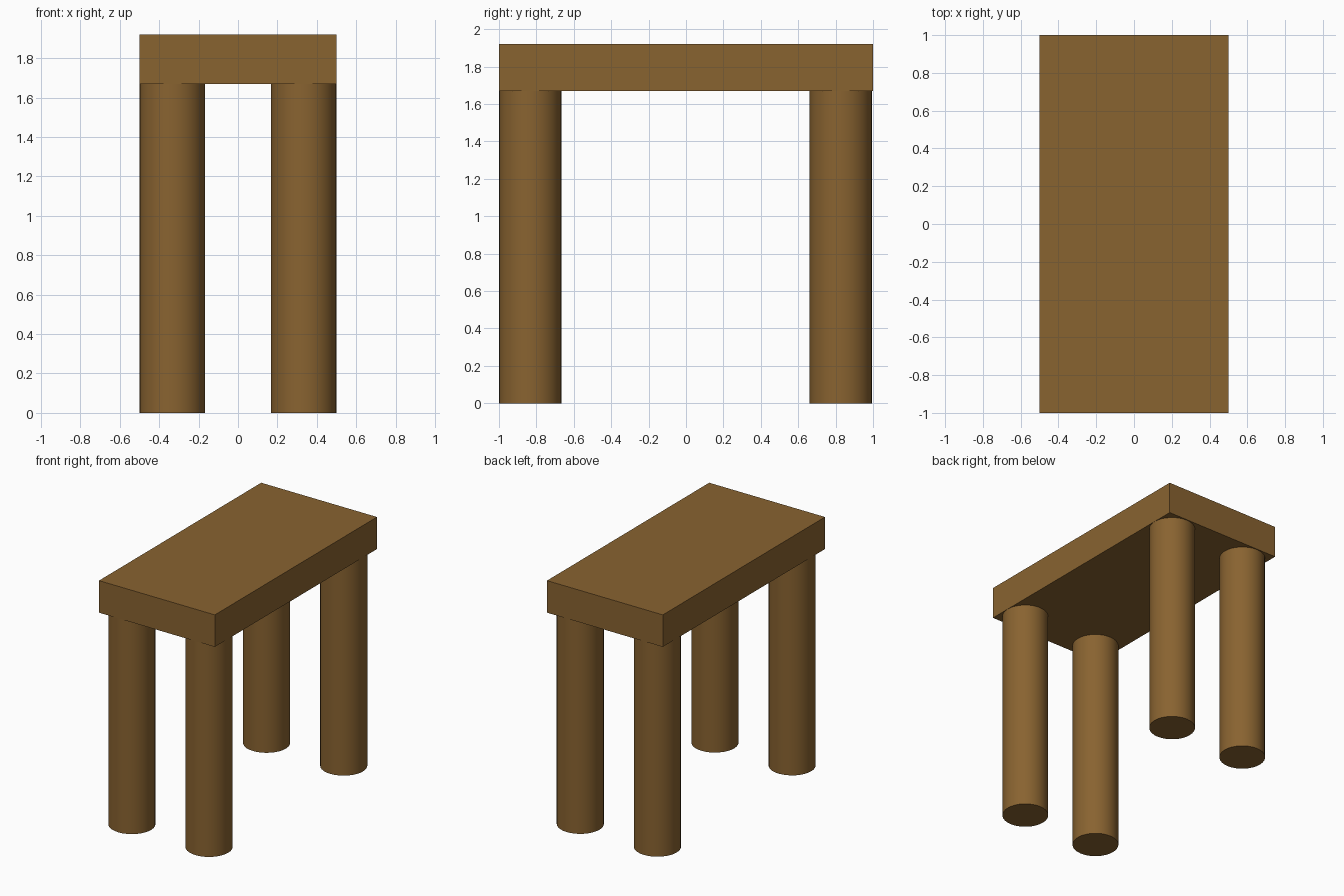
import bpy

if "Cube" in bpy.data.objects:
    bpy.data.objects.remove(bpy.data.objects["Cube"])

wood = bpy.data.materials.new("wood")
wood.diffuse_color = (0.25, 0.125, 0.03, 1)
wood.use_nodes = True
wood.node_tree.nodes["Principled BSDF"].inputs["Base Color"].default_value = wood.diffuse_color

TOP_Z, UNDER_Z, RADIUS = 1.92, 1.67, 0.1667


def finish(name):
    obj = bpy.context.object
    obj.name = name
    obj.data.materials.append(wood)
    return obj


# Table top slab
bpy.ops.mesh.primitive_cube_add(size=1, location=(0, 0, (TOP_Z + UNDER_Z) / 2))
top = finish("table_top")
top.scale = (1, 2, TOP_Z - UNDER_Z)
bpy.ops.object.transform_apply(location=False, rotation=False, scale=True)

# Four round legs, flush with the corners of the slab
for side, x in (("left", -0.333), ("right", 0.333)):
    for end, y in (("front", -0.833), ("back", 0.828)):
        bpy.ops.mesh.primitive_cylinder_add(
            vertices=32, radius=RADIUS, depth=UNDER_Z, location=(x, y, UNDER_Z / 2))
        finish(f"{end}_{side}_leg")
        bpy.ops.object.shade_smooth_by_angle()
